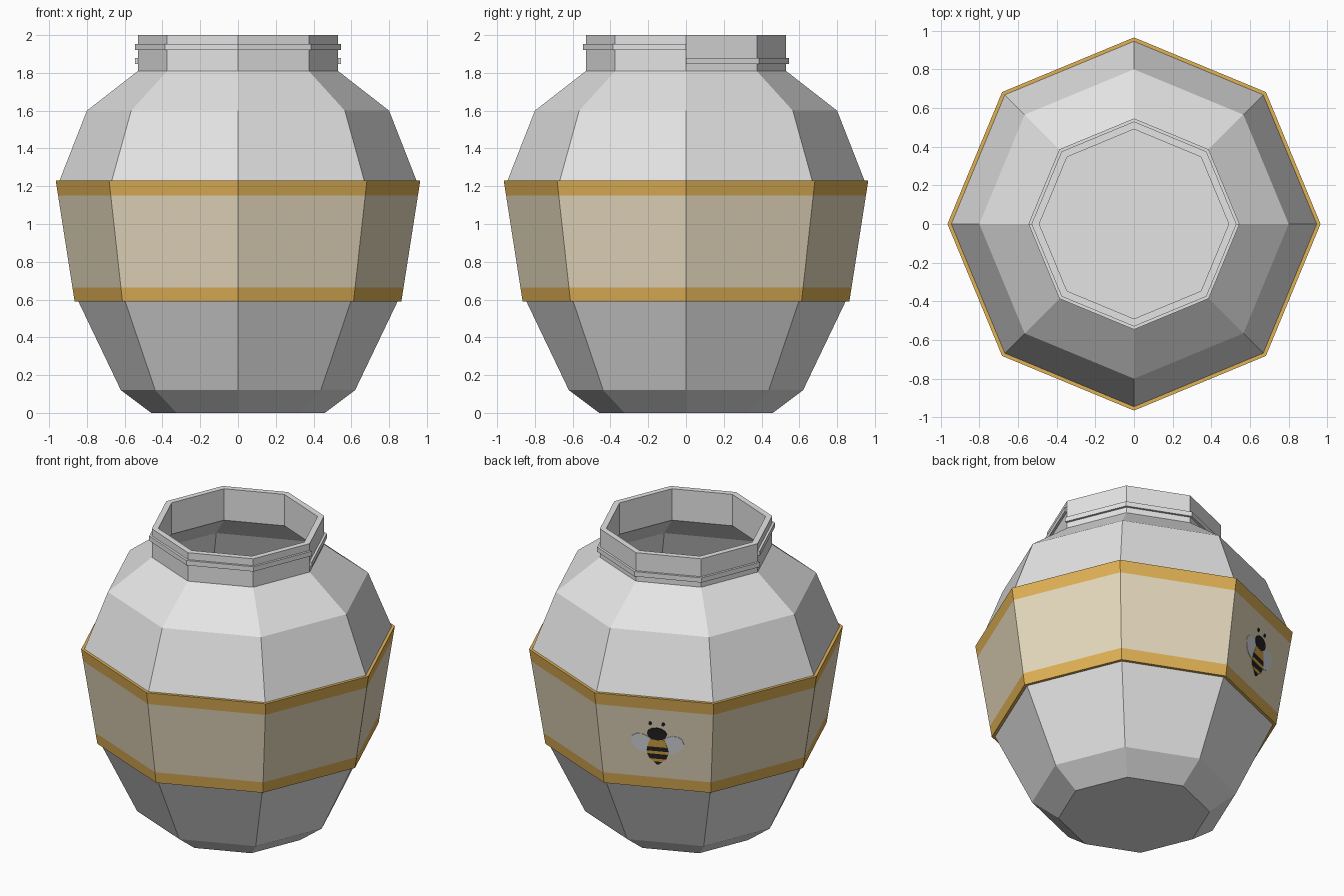
import bpy, bmesh, math
from mathutils import Vector

if "Cube" in bpy.data.objects:
    bpy.data.objects.remove(bpy.data.objects["Cube"])

SIDES = 8


def material(name, *rgb):
    lin = [((c / 255 + 0.055) / 1.055) ** 2.4 for c in rgb]
    m = bpy.data.materials.new(name)
    m.diffuse_color = (*lin, 1)
    m.use_nodes = True
    m.node_tree.nodes["Principled BSDF"].inputs["Base Color"].default_value = m.diffuse_color
    return m


grey = material("pale grey", 228, 228, 228)
cream = material("cream", 231, 218, 190)
gold = material("gold", 225, 178, 86)
black = material("black", 38, 36, 36)
wing_mat = material("wing white", 226, 229, 235)
bee_gold = material("bee gold", 222, 170, 72)


def finish(name, bm, mats):
    me = bpy.data.meshes.new(name)
    bm.to_mesh(me)
    bm.free()
    for m in mats:
        me.materials.append(m)
    ob = bpy.data.objects.new(name, me)
    bpy.context.collection.objects.link(ob)
    return ob


def lathe(name, profile, mats, start=0, steps=SIDES, closed=False, caps=False, pick=None):
    """Turn a (radius, height) profile in 45 degree steps; profile runs upwards on the outside."""
    bm = bmesh.new()
    full = steps == SIDES
    rings = []
    for i in range(steps if full else steps + 1):
        a = math.radians(start) + i * math.tau / SIDES
        rings.append([bm.verts.new((r * math.cos(a), r * math.sin(a), z)) for r, z in profile])
    n = len(profile)
    for i in range(steps):
        p, q = rings[i], rings[(i + 1) % len(rings)]
        for j in range(n if closed else n - 1):
            k = (j + 1) % n
            f = bm.faces.new((p[j], q[j], q[k], p[k]))
            if pick:
                f.material_index = pick(f.calc_center_median().z)
    if caps and full:      # floors at both profile ends
        bm.faces.new([r[0] for r in reversed(rings)])
        bm.faces.new([r[-1] for r in rings])
    elif caps:             # ends of a partial ring
        bm.faces.new(rings[0])
        bm.faces.new(list(reversed(rings[-1])))
    return finish(name, bm, mats)


# Hollow jar: outside up to the rim, then down the inside to the floor
lathe("jar_body", [(0.46, 0), (0.62, 0.12), (0.845, 0.59), (0.945, 1.23), (0.80, 1.6),
                   (0.53, 1.81), (0.53, 2.0), (0.49, 2.0), (0.49, 1.79), (0.76, 1.58),
                   (0.90, 1.23), (0.80, 0.59), (0.58, 0.12)], [grey], caps=True)

# Two half-turn thread ridges on the neck: high at the front, low at the back
for label, start, z in (("front_thread", 180, 1.922), ("back_thread", 0, 1.848)):
    lathe(label, [(0.52, z), (0.546, z), (0.546, z + 0.032), (0.52, z + 0.032)],
          [grey], start=start, steps=4, closed=True, caps=True)


# Label band with gold borders
def label_radius(z):
    return 0.865 + 0.1 * (z - 0.59) / 0.64


zs = (0.59, 0.665, 1.15, 1.23)
lathe("label_band", [(0.843, 0.59)] + [(label_radius(z), z) for z in zs] + [(0.943, 1.23)],
      [gold, cream], pick=lambda z: 1 if 0.7 < z < 1.1 else 0)

# Frame of the label face (back, slightly left) that carries the bee
theta = math.radians(112.5)
apothem = math.cos(math.pi / SIDES)
radial = Vector((math.cos(theta), math.sin(theta), 0))
right = Vector((-math.sin(theta), math.cos(theta), 0))
up = (radial * (0.1 * apothem / 0.64) + Vector((0, 0, 1))).normalized()
out = right.cross(up)
origin = radial * label_radius(0.91) * apothem + Vector((0, 0, 0.91)) + right * 0.01


def plate(name, points, mat, height):
    bm = bmesh.new()
    f = bm.faces.new([bm.verts.new(origin + right * u + up * v) for u, v in points])
    top = bmesh.ops.extrude_face_region(bm, geom=[f])["geom"]
    for v in top:
        if isinstance(v, bmesh.types.BMVert):
            v.co += out * height
    bmesh.ops.recalc_face_normals(bm, faces=bm.faces)
    finish(name, bm, [mat])


def oval(cu, cv, a, b, turn=0, n=12):
    c, s = math.cos(math.radians(turn)), math.sin(math.radians(turn))
    pts = []
    for i in range(n):
        x, y = a * math.cos(i * math.tau / n), b * math.sin(i * math.tau / n)
        pts.append((cu + x * c - y * s, cv + x * s + y * c))
    return pts


# Bee: wings, feelers, head
for side, s in (("left", -1), ("right", 1)):
    plate(side + "_wing", oval(s * 0.09, -0.005, 0.08, 0.06, s * 35), wing_mat, 0.003)
    plate(side + "_feeler", oval(s * 0.04, 0.14, 0.011, 0.013, n=8), black, 0.004)
plate("bee_head", oval(0, 0.068, 0.062, 0.044), black, 0.006)

# Bee: striped body, tapering to the tail
stripes = [(0.028, 0.045), (-0.025, 0.062), (-0.055, 0.068), (-0.075, 0.066),
           (-0.11, 0.052), (-0.13, 0.026), (-0.15, 0.008)]
for i, ((v0, w0), (v1, w1)) in enumerate(zip(stripes, stripes[1:])):
    plate(f"bee_stripe_{i + 1}", [(-w0, v0), (-w1, v1), (w1, v1), (w0, v0)],
          black if i % 2 else bee_gold, 0.005)
